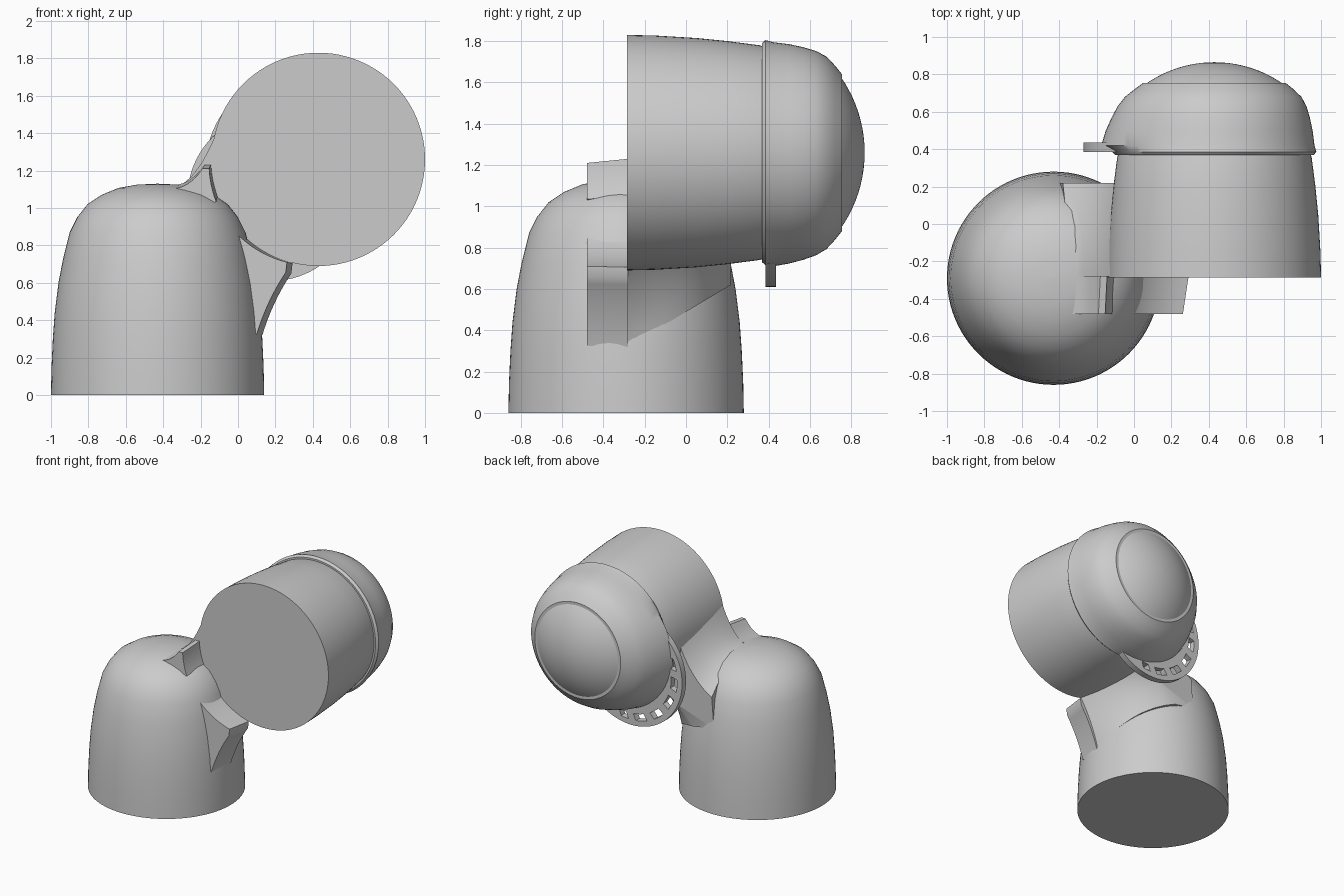
import bpy, bmesh, math
from mathutils import Vector

if "Cube" in bpy.data.objects:
    bpy.data.objects.remove(bpy.data.objects["Cube"])

grey = bpy.data.materials.new("plain_grey")
grey.use_nodes = True
grey.diffuse_color = (0.6, 0.6, 0.6, 1)
grey.node_tree.nodes["Principled BSDF"].inputs["Base Color"].default_value = (0.6, 0.6, 0.6, 1)

BODY = Vector((-0.43, -0.29, 0))
HEAD = Vector((0.43, 0, 1.26))
SIDES = 96


def finish(name, bm, angle=30):
    bmesh.ops.remove_doubles(bm, verts=bm.verts, dist=1e-5)
    bmesh.ops.recalc_face_normals(bm, faces=bm.faces)
    mesh = bpy.data.meshes.new(name)
    bm.to_mesh(mesh)
    bm.free()
    mesh.materials.append(grey)
    ob = bpy.data.objects.new(name, mesh)
    bpy.context.collection.objects.link(ob)
    bpy.ops.object.select_all(action='DESELECT')
    ob.select_set(True)
    bpy.context.view_layer.objects.active = ob
    bpy.ops.object.shade_smooth_by_angle(angle=math.radians(angle))
    return ob


def loft(bm, rings, caps=True):
    rows = [[bm.verts.new(p) for p in ring] for ring in rings]
    n = len(rows[0])
    for a, b in zip(rows, rows[1:]):
        for i in range(n):
            j = (i + 1) % n
            bm.faces.new((a[i], a[j], b[j], b[i]))
    if caps:
        bm.faces.new(rows[0])
        bm.faces.new(rows[-1])


def lathe(name, profile, place, angle=30):
    """Turn (radius, along) pairs; place maps radius, angle, along to a point."""
    bm = bmesh.new()
    turn = [math.tau * i / SIDES for i in range(SIDES)]
    loft(bm, [[place(r, a, h) for a in turn] for r, h in profile])
    return finish(name, bm, angle)


def upright(r, a, h):
    return BODY + Vector((r * math.cos(a), r * math.sin(a), h))


def sideways(r, a, h):
    return HEAD + Vector((r * math.cos(a), h, r * math.sin(a)))


def bulged(r, a, h):
    # cap swells toward the slotted tab
    swell = max(0, math.cos(a - math.pi - 0.4)) ** 2
    fade = max(0, min(1, (0.74 - h) / 0.3)) if h > 0.4 else 0
    return sideways(r + 0.08 * swell * fade, a, h)


def bezier(a, c, b, n=10):
    a, b, c = Vector(a), Vector(b), Vector(c)
    return [a * (1 - t) ** 2 + c * 2 * t * (1 - t) + b * t * t
            for t in (i / n for i in range(n + 1))]


def rim(deg, r=0.565):
    """Point on the head outline in the xz plane."""
    a = math.radians(deg)
    return Vector((HEAD.x + r * math.cos(a), HEAD.z + r * math.sin(a)))


# Upright domed body
lathe("body", [(0.57, 0), (0.567, 0.15), (0.56, 0.3), (0.55, 0.44), (0.53, 0.6), (0.505, 0.73),
               (0.47, 0.87), (0.43, 0.95), (0.375, 1.02), (0.3, 1.07), (0.21, 1.107),
               (0.11, 1.125), (0.001, 1.13)], upright)

# Horizontal barrel of the head
lathe("head_barrel", [(0.57, -0.285), (0.567, -0.15), (0.555, 0.05), (0.54, 0.2),
                      (0.52, 0.355), (0.51, 0.39)], sideways)

# Rear cap with a thin lip and a flat end ring
lathe("rear_cap", [(0.5, 0.368), (0.53, 0.368), (0.545, 0.385), (0.535, 0.42), (0.525, 0.5),
                   (0.51, 0.57), (0.492, 0.63), (0.465, 0.68), (0.42, 0.723), (0.38, 0.755),
                   (0.345, 0.755), (0.34, 0.74)], bulged)

# Rounded end lens
R = 0.64
lathe("end_dome", [(R * math.sin(t), 0.865 - R + R * math.cos(t))
                   for t in (0.62 * (1 - i / 10) + 0.001 for i in range(11))], sideways)

# Crescent tab with a row of slots
bm = bmesh.new()
STEPS, OFF, RAD = 43, 0.32, 0.45
heading = math.atan2(-0.2, -0.25)
grid = []
for i in range(STEPS + 1):
    phi = math.radians(-58 + 116 * i / STEPS)
    out = OFF * math.cos(phi) + math.sqrt(RAD ** 2 - (OFF * math.sin(phi)) ** 2)
    radii = (0.48, max(0.49, out - 0.1), max(0.5, out - 0.045), out)
    grid.append([bm.verts.new(sideways(r, heading + phi, 0.385)) for r in radii])
for i in range(STEPS):
    for k in range(3):
        slot = k == 1 and 8 <= i < STEPS - 8 and (i - 8) % 5 < 3
        if not slot:
            bm.faces.new((grid[i][k], grid[i + 1][k], grid[i + 1][k + 1], grid[i][k + 1]))
ext = bmesh.ops.extrude_face_region(bm, geom=bm.faces[:], use_keep_orig=True)
bmesh.ops.translate(bm, vec=(0, 0.05, 0),
                    verts=[v for v in ext["geom"] if isinstance(v, bmesh.types.BMVert)])
finish("slotted_tab", bm)

# Smooth neck blending the body into the barrel
bm = bmesh.new()
rings = []
for s in range(15):
    t = s / 14
    y = -0.282 + 0.5 * t
    edge = BODY.x + math.sqrt(0.55 ** 2 - (y - BODY.y) ** 2)
    low = Vector((edge, 0.32 + 0.3 * t))
    under = rim(256 - 26 * t, 0.56 - 0.025 * t)
    top = Vector((-0.33 - 0.05 * t, 1.115 - 0.22 * t * t))
    over = rim(160 + 24 * t, 0.56 - 0.025 * t)
    lower = bezier(low, (low + under) / 2 + Vector((-0.03, 0.03)), under)
    upper = bezier(over, Vector((-0.21, 1.15 - 0.16 * t * t)), top)
    section = lower + [Vector((0.15, 1.1))] + upper + [Vector((-0.4, 0.65))]
    rings.append([(p.x, y, p.y) for p in section])
loft(bm, rings)
finish("neck", bm, 40)


# Collar brackets that run forward of the barrel, hugging its outline
def bracket(name, outline, front_shift):
    bm = bmesh.new()
    loft(bm, [[(p.x + dx, y, p.y + dz) for p in outline]
              for y, dx, dz in ((-0.48, *front_shift), (-0.28, 0, 0))])
    finish(name, bm)


hug_low = [rim(222 + 34 * i / 10, 0.572) for i in range(11)]
bracket("lower_bracket", hug_low + bezier((0.285, 0.65), (0.185, 0.5), (0.13, 0.32))
        + [Vector((0.02, 0.4))], (-0.03, 0.005))
hug_top = [rim(183 + 18 * i / 6, 0.575) for i in range(7)]
bracket("upper_bracket", hug_top + [Vector((-0.25, 0.98)), Vector((-0.33, 1.1))]
        + bezier((-0.32, 1.125), (-0.24, 1.14), (-0.18, 1.23), 5), (-0.01, -0.02))
